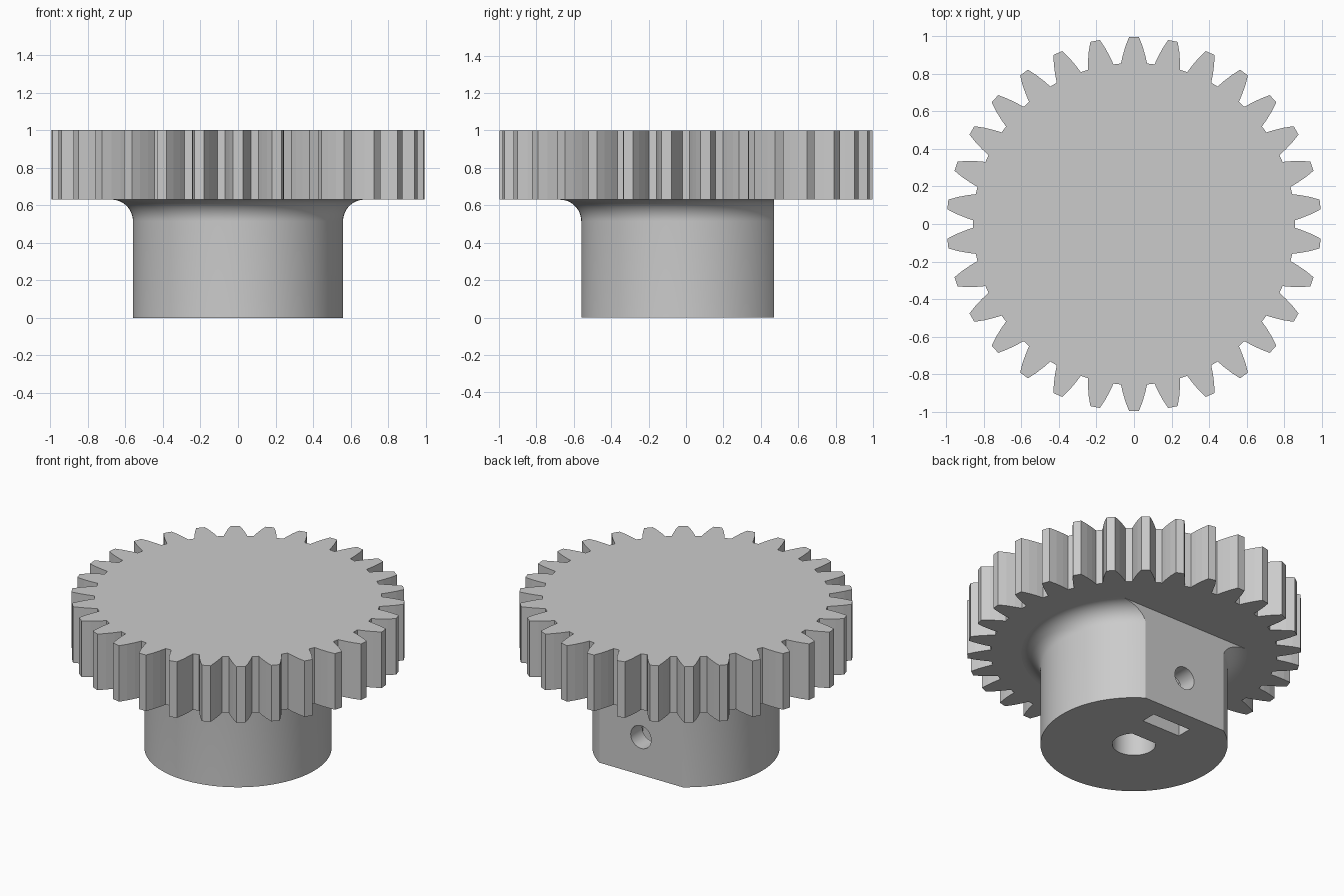
import bpy, bmesh
from math import sin, cos, pi, radians, asin

TEETH = 30
HUB_TOP, TOP = 0.63, 1.0
HUB_R, FILLET = 0.56, 0.115
FLAT_Y = 0.47
BORE_R, BORE_FLAT, BORE_DEPTH = 0.13, 0.093, 0.8

cube = bpy.data.objects.get("Cube")
if cube:
    bpy.data.objects.remove(cube, do_unlink=True)

grey = bpy.data.materials.new("plain grey")
grey.use_nodes = True
grey.diffuse_color = (0.6, 0.6, 0.6, 1)
grey.node_tree.nodes["Principled BSDF"].inputs["Base Color"].default_value = (0.6, 0.6, 0.6, 1)


def finish(name, bm):
    bmesh.ops.recalc_face_normals(bm, faces=bm.faces)
    mesh = bpy.data.meshes.new(name)
    bm.to_mesh(mesh)
    bm.free()
    mesh.materials.append(grey)
    obj = bpy.data.objects.new(name, mesh)
    bpy.context.collection.objects.link(obj)
    return obj


def prism(name, outline, z0, z1):
    """Extrude a flat outline from z0 up to z1."""
    bm = bmesh.new()
    face = bm.faces.new([bm.verts.new((x, y, z0)) for x, y in outline])
    up = bmesh.ops.extrude_face_region(bm, geom=[face])["geom"]
    verts = [v for v in up if isinstance(v, bmesh.types.BMVert)]
    bmesh.ops.translate(bm, verts=verts, vec=(0, 0, z1 - z0))
    return finish(name, bm)


def lathe(name, profile, steps=128):
    """Spin a closed (radius, z) profile around the z axis."""
    bm = bmesh.new()
    rings = []
    for r, z in profile:
        rings.append([bm.verts.new((r * cos(2 * pi * i / steps), r * sin(2 * pi * i / steps), z))
                      for i in range(steps)])
    for low, high in zip(rings, rings[1:]):
        for i in range(steps):
            j = (i + 1) % steps
            bm.faces.new((low[i], low[j], high[j], high[i]))
    bm.faces.new(rings[0])
    bm.faces.new(rings[-1])
    return finish(name, bm)


def cut(obj, cutter):
    mod = obj.modifiers.new("cut " + cutter.name, "BOOLEAN")
    mod.operation = "DIFFERENCE"
    mod.solver = "EXACT"
    mod.object = cutter
    cutter.hide_render = True
    cutter.hide_viewport = True


def box(x, y0, y1):
    return [(-x, y0), (x, y0), (x, y1), (-x, y1)]


# Toothed wheel: one curved flank, mirrored and repeated
flank = [(0.858, 0.070), (0.90, 0.060), (0.95, 0.045), (0.998, 0.026)]
tooth = [(r, -w) for r, w in flank] + [(r, w) for r, w in reversed(flank)]
outline = []
for t in range(TEETH):
    for r, w in tooth:
        a = pi / 2 + 2 * pi * t / TEETH + asin(w / r)
        outline.append((r * cos(a), r * sin(a)))
wheel = prism("gear_wheel", outline, HUB_TOP, TOP)

# Hub with a fillet flaring out under the wheel
profile = [(HUB_R, 0)]
for i in range(13):
    a = radians(90) * i / 12
    profile.append((HUB_R + FILLET * (1 - cos(a)), HUB_TOP - FILLET * (1 - sin(a))))
hub = lathe("hub", profile)

# Flat side of the hub
cut(hub, prism("flat_cutter", box(1, FLAT_Y, 1.2), -0.2, TOP))

# D-shaped shaft bore, closed at the top
start = asin(BORE_FLAT / BORE_R)
sweep = pi + 2 * start
bore = [(BORE_R * cos(start - sweep * i / 40), BORE_R * sin(start - sweep * i / 40))
        for i in range(41)]
bore_cutter = prism("bore_cutter", bore, -0.1, BORE_DEPTH)
cut(hub, bore_cutter)
cut(wheel, bore_cutter)

# Nut slot open at the bottom
cut(hub, prism("nut_slot_cutter", box(0.14, 0.25, 0.35), -0.1, 0.4))

# Screw hole from the flat side into the bore
circle = [(0.075 * cos(2 * pi * i / 32), 0.075 * sin(2 * pi * i / 32)) for i in range(32)]
screw = prism("screw_hole_cutter", circle, 0.0, 0.6)
screw.rotation_euler = (radians(-90), 0, 0)
screw.location = (0, 0, 0.25)
cut(hub, screw)

# Bake the cuts, then smooth the curved sides and keep edges sharp
bpy.context.view_layer.update()
for obj in (wheel, hub):
    deps = bpy.context.evaluated_depsgraph_get()
    mesh = bpy.data.meshes.new_from_object(obj.evaluated_get(deps))
    obj.modifiers.clear()
    obj.data = mesh
for obj in [o for o in bpy.data.objects if o.name.endswith("_cutter")]:
    bpy.data.objects.remove(obj, do_unlink=True)

bpy.ops.object.select_all(action="DESELECT")
hub.select_set(True)
bpy.context.view_layer.objects.active = hub
bpy.ops.object.shade_smooth_by_angle(angle=radians(30))
